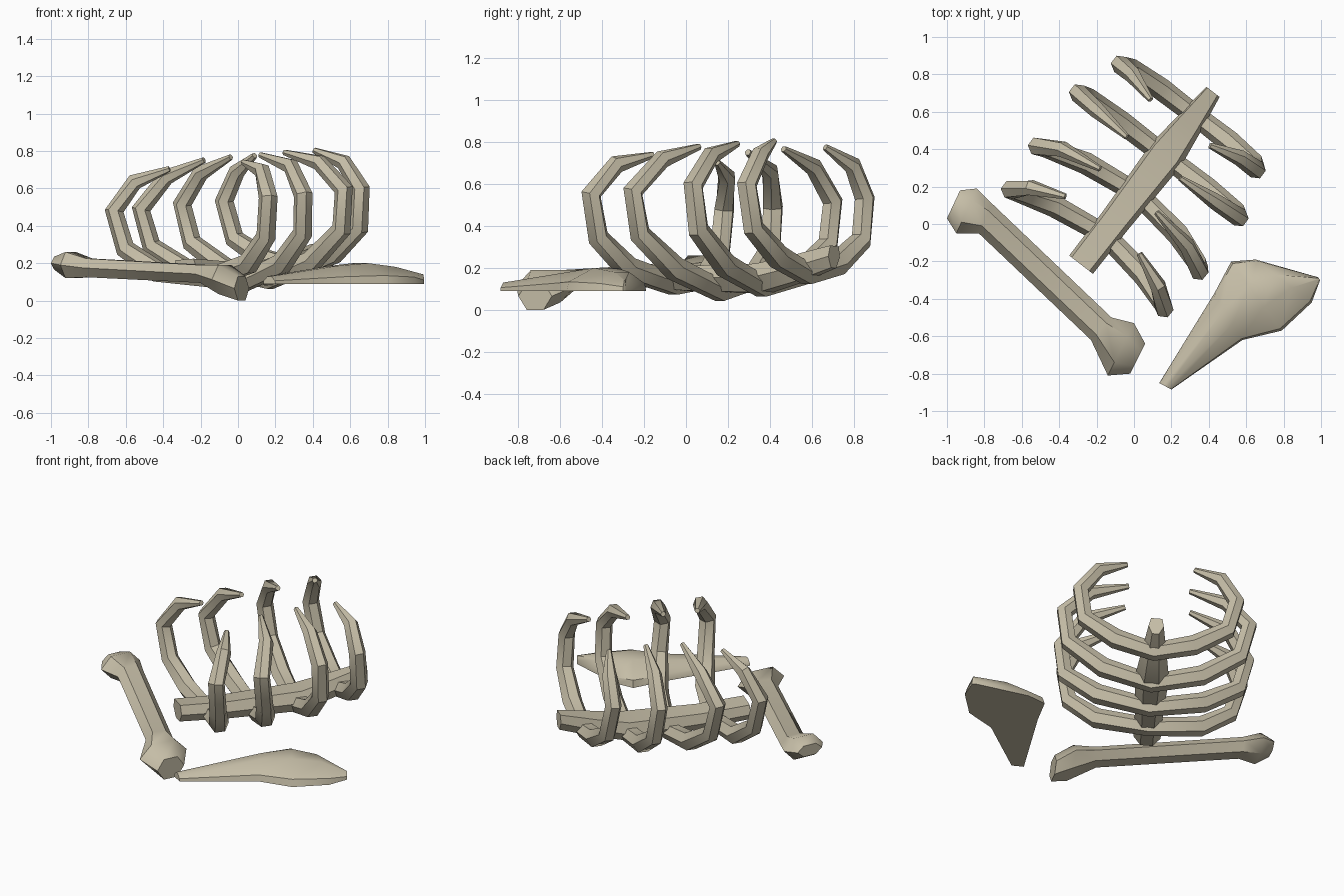
import bpy, bmesh, math
from mathutils import Vector

if "Cube" in bpy.data.objects:
    bpy.data.objects.remove(bpy.data.objects["Cube"])

bone_mat = bpy.data.materials.new("old bone")
bone_mat.diffuse_color = (0.56, 0.51, 0.385, 1)
bone_mat.use_nodes = True
bone_mat.node_tree.nodes["Principled BSDF"].inputs["Base Color"].default_value = bone_mat.diffuse_color

# Ribcage axes: S runs along the spine, T across it
S = Vector((0.611, 0.792, 0))
T = Vector((0.792, -0.611, 0))
UP = Vector((0, 0, 1))
ROLL = 0.07


def cage(s, t, z):
    """Point of the ribcage, which leans slightly to its left."""
    return S * s + T * (t - 0.088 - ROLL * (z - 0.12)) + UP * (z + ROLL * t)


def skin(name, rings):
    """Close a row of equal rings into one solid."""
    bm = bmesh.new()
    rows = [[bm.verts.new(p) for p in ring] for ring in rings]
    n = len(rows[0])
    for a, b in zip(rows, rows[1:]):
        for i in range(n):
            j = (i + 1) % n
            bm.faces.new((a[i], a[j], b[j], b[i]))
    bm.faces.new(rows[0])
    bm.faces.new(rows[-1])
    bmesh.ops.recalc_face_normals(bm, faces=bm.faces)
    me = bpy.data.meshes.new(name)
    bm.to_mesh(me)
    bm.free()
    me.materials.append(bone_mat)
    ob = bpy.data.objects.new(name, me)
    bpy.context.collection.objects.link(ob)
    bpy.ops.object.select_all(action='DESELECT')
    ob.select_set(True)
    bpy.context.view_layer.objects.active = ob
    bpy.ops.object.shade_smooth_by_angle(angle=math.radians(42))
    return ob


def slab(name, sections, profile):
    """Loft between left and right edge points: (xl, yl, xr, yr, low, high)."""
    rings = []
    for xl, yl, xr, yr, z0, z1 in sections:
        rings.append([(xl + (xr - xl) * f, yl + (yr - yl) * f, z0 + (z1 - z0) * h)
                      for f, h in profile])
    skin(name, rings)


def tube(name, path, radii, sides=6):
    rings = []
    for i, p in enumerate(path):
        tan = (path[min(i + 1, len(path) - 1)] - path[max(i - 1, 0)]).normalized()
        a = (S - tan * S.dot(tan)).normalized()
        b = tan.cross(a)
        rings.append([p + (a * math.cos(k * math.tau / sides) +
                           b * math.sin(k * math.tau / sides)) * radii[i]
                      for k in range(sides)])
    skin(name, rings)


# Ribs: half path from the spine to the tip as (along, across, height)
ribs = [
    [(-.14, 0, .12), (-.185, .305, .175), (-.24, .475, .31), (-.26, .52, .515),
     (-.183, .43, .665), (-.107, .25, .722)],
    [(.14, 0, .09), (.10, .31, .175), (.037, .51, .325), (.012, .547, .527),
     (.083, .42, .69), (.123, .19, .765)],
    [(.39, 0, .11), (.39, .29, .19), (.385, .505, .345), (.372, .545, .555),
     (.36, .40, .71), (.345, .18, .78)],
    [(.66, 0, .17), (.66, .23, .235), (.65, .42, .36), (.63, .46, .565),
     (.625, .36, .715), (.58, .2, .79)],
]
radii = [.055, .06, .053, .051, .044, .016]
for i, half in enumerate(ribs, 1):
    left = [cage(s, -t, z) for s, t, z in reversed(half)]
    right = [cage(*p) for p in half[1:]]
    tube(f"rib_pair_{i}", left + right, radii[::-1] + radii[1:])

# Spine: tapering keeled beam, (along, half width, low, high)
spine = []
for s, w, z0, z1 in [(-.345, .08, .11, .22), (-.05, .083, .09, .205),
                     (.40, .10, .08, .215), (.60, .075, .13, .255),
                     (.817, .045, .2, .305)]:
    spine.append([cage(s, w * f, z0 + (z1 - z0) * h) for f, h in
                  [(-1, .5), (-.45, 0), (.45, 0), (1, .5), (.75, 1), (-.75, 1)]])
skin("spine", spine)

# Long bone with knobbed ends
slab("long_bone", [
    (-1, .03, -.93, .18, .165, .235),
    (-.95, -.05, -.84, .19, .12, .26),
    (-.83, -.05, -.76, .11, .125, .225),
    (-.23, -.62, -.12, -.5, .095, .19),
    (-.14, -.81, 0, -.53, .035, .19),
    (-.02, -.8, .06, -.64, 0, .13),
], [(0, .5), (.25, 0), (.75, 0), (1, .5), (.75, 1), (.25, 1)])

# Shoulder blade, flat underneath
slab("shoulder_blade", [
    (.135, -.85, .2, -.885, .09, .13),
    (.43, -.37, .58, -.62, .09, .185),
    (.52, -.2, .79, -.57, .09, .2),
    (.65, -.19, .95, -.42, .09, .18),
    (.985, -.285, .995, -.3, .09, .14),
], [(0, 0), (1, 0), (.97, .4), (.65, 1), (.35, 1), (.03, .4)])
